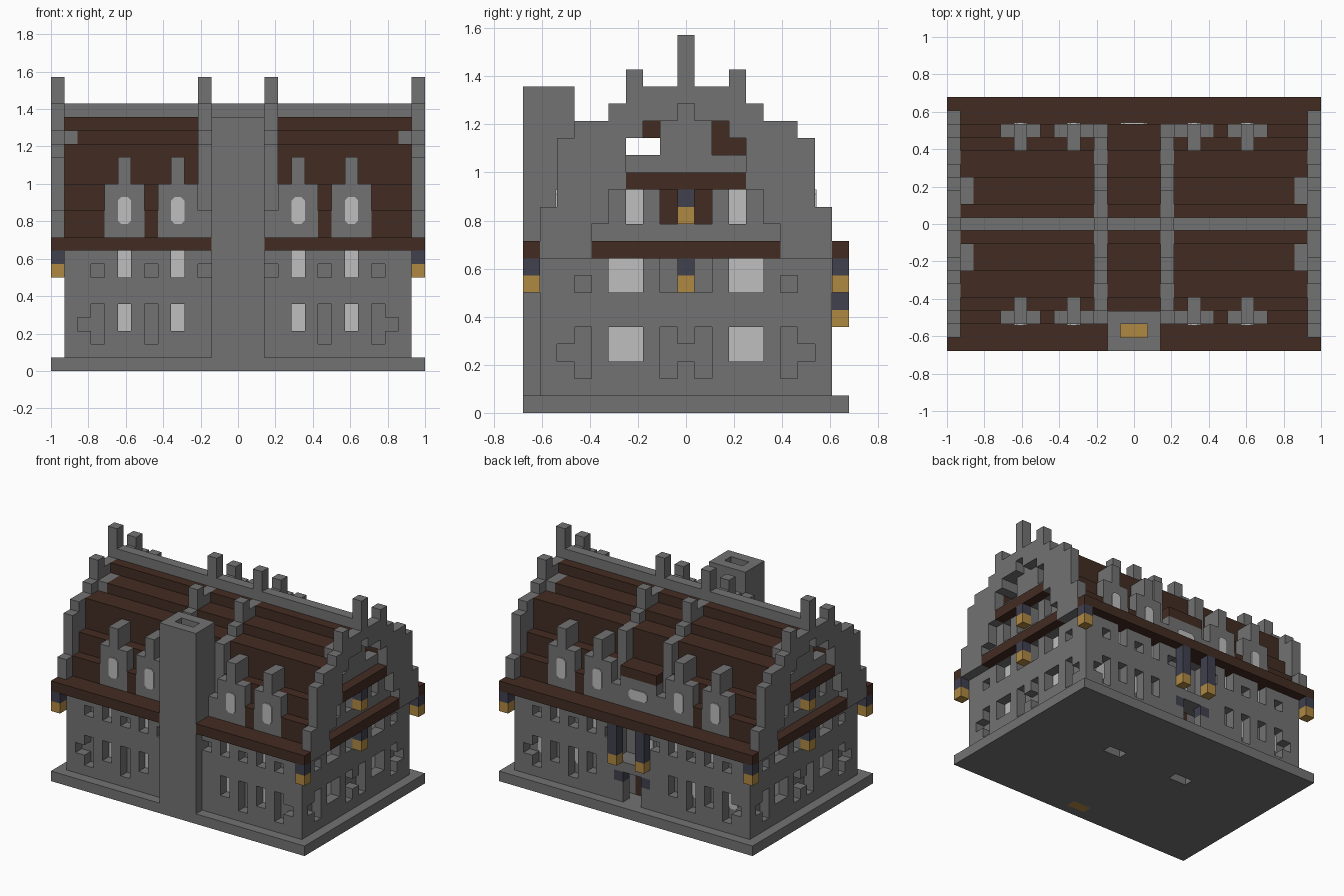
import bpy
from mathutils import Vector

U = 1 / 14            # edge length of one building block
cells = {}            # block position -> part name

if "Cube" in bpy.data.objects:
    bpy.data.objects.remove(bpy.data.objects["Cube"], do_unlink=True)


def material(name, rgb):
    m = bpy.data.materials.new(name)
    m.use_nodes = True
    m.diffuse_color = (*rgb, 1)
    m.node_tree.nodes["Principled BSDF"].inputs["Base Color"].default_value = (*rgb, 1)
    return m


STONE = material("grey stone", (.17, .17, .17))
WOOD = material("dark brown wood", (.055, .025, .016))
GLASS = material("pale glass", (.51, .52, .51))
AMBER = material("amber glow", (.43, .25, .055))
IRON = material("blue iron", (.052, .052, .078))


def box(part, x, y, z, mx=False, my=False):
    """Fill a range of blocks with a part (None carves); mx, my mirror it."""
    xs = [x, (-x[1], -x[0])] if mx else [x]
    ys = [y, (-y[1], -y[0])] if my else [y]
    for a in xs:
        for b in ys:
            for i in range(a[0], a[1]):
                for j in range(int(b[0] + 9.5), int(b[1] + 9.5)):
                    for k in range(z[0], z[1]):
                        if part:
                            cells[i, j, k] = part
                        else:
                            cells.pop((i, j, k), None)


def sym(part, x, half, z, mx=True):
    """Fill a range centred on y = 0."""
    box(part, x, (-half, half), z, mx)


# Base and main walls
sym("base", (-14, 14), 9.5, (0, 1), False)
sym("walls", (-13, 13), 8.5, (1, 10), False)

# Stepped roof and ridge
for half, low, top in ((7.5, 10, 12), (6.5, 12, 14), (5.5, 14, 17), (3.5, 17, 18), (1.5, 18, 19)):
    sym("roof", (-13, 13), half, (low, top), False)
sym("ridge", (-13, 13), .5, (19, 20), False)
box("roof", (-13, 13), (7.5, 8.5), (9, 10), my=True)
box("eaves", (-14, 14), (8.5, 9.5), (9, 10), my=True)

# Stepped gables and matching ribs across the roof
for half, low, top in ((8.5, 9, 12), (7.5, 12, 16), (6.5, 16, 17), (4.5, 17, 18), (2.5, 18, 19), (.5, 19, 22)):
    sym("gables", (13, 14), half, (low, top))
    sym("roof_ribs", (2, 3), min(half, 6.5), (max(low, 12), max(top, 12)))
for part, x in (("gables", (13, 14)), ("roof_ribs", (2, 3))):
    box(part, x, (2.5, 3.5), (18, 20), True, True)
box("roof_ribs", (2, 3), (6.5, 7.5), (10, 12), True, True)

# Inner gable wall behind the stepped recess, with open attic
sym("gable_infill", (12, 13), 5.5, (10, 14))
sym("gable_infill", (12, 13), 3.5, (14, 18))
for half, low, top in ((5.5, 10, 11), (4.5, 11, 13), (3.5, 13, 16), (2.5, 16, 17), (.5, 17, 18)):
    sym(None, (13, 14), half, (low, top))
sym(None, (-12, 12), 3.5, (15, 16), False)
sym(None, (-12, 12), 2.5, (16, 17), False)
box(None, (12, 13), (1.5, 3.5), (15, 16), True, True)
box(None, (12, 13), (1.5, 2.5), (16, 17), True, True)
box("attic_beams", (-1, 1), (1.5, 3.5), (15, 17))
box("attic_beams", (-1, 1), (-2.5, -1.5), (16, 17))

# Timber beams over the gable walls
sym("gable_beams", (13, 14), 5.5, (9, 10))
sym("gable_beams", (13, 14), 3.5, (13, 14))

# Side wall windows and niches
for y, z in (((2.5, 4.5), (3, 5)), ((2.5, 4.5), (7, 9)), ((2.5, 3.5), (11, 13))):
    box(None, (12, 13), y, z, True, True)
    box("side_windows", (11, 12), y, z, True, True)
for y, z in (((5.5, 6.5), (2, 5)), ((6.5, 7.5), (3, 4)), ((.5, 1.5), (2, 5)), ((-.5, .5), (3, 4)),
             ((5.5, 6.5), (7, 8)), ((.5, 1.5), (7, 9)), ((.5, 1.5), (11, 13))):
    box(None, (12, 13), y, z, True, True)

# Front and back wall windows and niches
for x in (4, 8):
    for z in ((3, 5), (7, 9)):
        box(None, (x, x + 1), (7.5, 8.5), z, True, True)
        box("long_wall_windows", (x, x + 1), (-7.5, -6.5), z, True)
    box("long_wall_windows", (x, x + 1), (6.5, 7.5), (7, 9), True)
for x in (6, 10):
    box(None, (x, x + 1), (7.5, 8.5), (2, 5), True, True)
for x in (2, 6, 10):
    box(None, (x, x + 1), (7.5, 8.5), (7, 8), True, True)
box(None, (11, 12), (7.5, 8.5), (3, 4), True, True)

# Dormers with pinnacles
for x in (3, 7):
    box("dormers", (x, x + 3), (6.5, 7.5), (10, 14), True, True)
    box("dormers", (x + 1, x + 2), (5.5, 7.5), (14, 16), True, True)
box("back_panel", (-2, 2), (6.5, 7.5), (10, 13))
box("roof", (-2, 2), (6.5, 7.5), (13, 14))

# Back porch with door, balcony and posts
box(None, (-2, 2), (6.5, 8.5), (1, 9))
box("door", (-1, 1), (5.5, 6.5), (1, 4))
box("porch_posts", (1, 2), (7.5, 8.5), (1, 3), True)
box("porch_brackets", (1, 2), (7.5, 8.5), (3, 4), True)
box("balcony", (-2, 2), (6.5, 8.5), (4, 5))

# Hanging lanterns: corners, gables and porch
for x, y, low, top in ((13, 8.5, 7, 9), (13, -9.5, 7, 9), (13, -.5, 7, 9), (13, -.5, 11, 13), (1, 8.5, 5, 9)):
    box("lantern_hangers", (x, x + 1), (y, y + 1), (low + 1, top), True)
    box("lantern_lamps", (x, x + 1), (y, y + 1), (low, low + 1), True)

# Chimney with open flue and hearth
box("chimney", (-2, 2), (-9.5, -6.5), (0, 19))
box(None, (-1, 1), (-8.5, -7.5), (1, 19))
box("hearth", (-1, 1), (-8.5, -7.5), (0, 1))

# Slots under the base
box(None, (3, 5), (1.5, 2.5), (0, 1), True)

COLOUR = dict(roof=WOOD, eaves=WOOD, gable_beams=WOOD, attic_beams=WOOD, door=WOOD,
              side_windows=GLASS, long_wall_windows=GLASS, porch_brackets=IRON,
              lantern_hangers=IRON, lantern_lamps=AMBER, hearth=AMBER)


def make(name, verts, faces, mat):
    me = bpy.data.meshes.new(name)
    me.from_pydata(verts, [], faces)
    me.materials.append(mat)
    me.update()
    ob = bpy.data.objects.new(name, me)
    bpy.context.scene.collection.objects.link(ob)
    return ob


def build(part):
    """Make one object from the exposed block faces of a part."""
    index, faces = {}, []
    for cell in [c for c, p in cells.items() if p == part]:
        for axis in range(3):
            for side in (0, 1):
                near = list(cell)
                near[axis] += 2 * side - 1
                if tuple(near) in cells:
                    continue
                loop = []
                for a, b in ((0, 0), (1, 0), (1, 1), (0, 1)):
                    v = list(cell)
                    v[axis] += side
                    v[(axis + 1) % 3] += a
                    v[(axis + 2) % 3] += b
                    loop.append(index.setdefault(tuple(v), len(index)))
                faces.append(loop if side else loop[::-1])
    if faces:
        verts = [(i * U, (j - 9.5) * U, k * U) for i, j, k in index]
        make(part, verts, faces, COLOUR.get(part, STONE))


for part in sorted(set(cells.values())):
    build(part)


# Clipped-corner window plates
def pane(name, x, y, z, w, h, out):
    c = .25
    ring = [(w / 2, h / 2 - c), (w / 2 - c, h / 2)]
    ring += [(-a, b) for a, b in ring[::-1]]
    ring += [(-a, -b) for a, b in ring]
    verts = [Vector((x + a, y + out * d, z + b)) * U for d in (0, .1) for a, b in ring]
    faces = [list(range(8)), list(range(15, 7, -1))]
    faces += [[(i + 1) % 8, i, i + 8, (i + 1) % 8 + 8] for i in range(8)]
    if out > 0:
        faces = [f[::-1] for f in faces]
    make(name, verts, faces, GLASS)


for s in (-1, 1):
    for x in (4.5, 8.5):
        for out in (-1, 1):
            pane("dormer_window", s * x, out * 7.5, 12, 1, 2, out)
    for x in (6.5, 10.5):
        pane("back_window", s * x, 7.5, 4, 1, 2, 1)
pane("back_panel_window", 0, 7.5, 11.5, 2, 1, 1)
pane("balcony_window", 0, 6.5, 7, 2, 2, 1)
